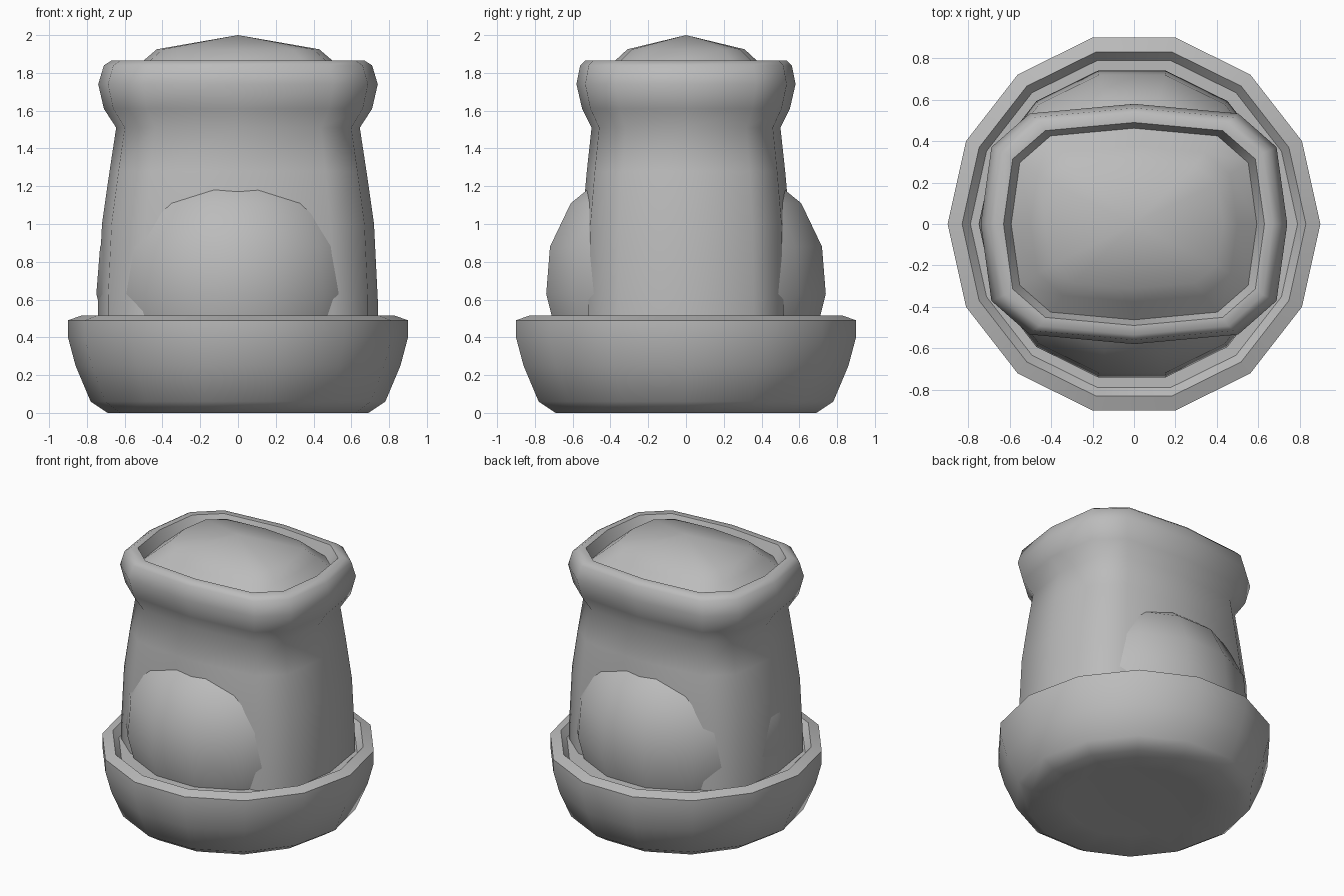
import bpy, bmesh, math

cube = bpy.data.objects.get("Cube")
if cube:
    bpy.data.objects.remove(cube, do_unlink=True)

grey = bpy.data.materials.new("plain_grey")
grey.use_nodes = True
colour = (0.5, 0.5, 0.5, 1)
grey.diffuse_color = colour
grey.node_tree.nodes["Principled BSDF"].inputs["Base Color"].default_value = colour

# Fourteen-sided round outline, fitted so both half-widths equal one
SIDES = 14
round_outline = []
for i in range(SIDES):
    a = math.tau * i / SIDES
    round_outline.append((math.cos(a), math.sin(a) / math.cos(math.pi / SIDES)))

# Twelve-sided rounded-box outline, made from one mirrored quarter
quarter = [(1, 0), (0.93, 0.64), (0.68, 0.92), (0, 1)]
half = quarter + [(-x, y) for x, y in quarter[-2::-1]]
box_outline = half + [(x, -y) for x, y in half[-2:0:-1]]


def loft(name, outline, rings, shift=0.0):
    """Skin rings of (x radius, y radius, height); zero radius closes to a point."""
    bm = bmesh.new()
    loops = []
    for rx, ry, z in rings:
        if rx == 0:
            loops.append([bm.verts.new((shift, 0, z))] * len(outline))
        else:
            loops.append([bm.verts.new((x * rx + shift, y * ry, z)) for x, y in outline])
    n = len(outline)
    for low, high in zip(loops, loops[1:]):
        for i in range(n):
            j = (i + 1) % n
            corners = list(dict.fromkeys((low[i], low[j], high[j], high[i])))
            bm.faces.new(corners)
    bmesh.ops.recalc_face_normals(bm, faces=bm.faces)
    mesh = bpy.data.meshes.new(name)
    bm.to_mesh(mesh)
    bm.free()
    mesh.materials.append(grey)
    obj = bpy.data.objects.new(name, mesh)
    bpy.context.collection.objects.link(obj)
    bpy.ops.object.select_all(action="DESELECT")
    obj.select_set(True)
    bpy.context.view_layer.objects.active = obj
    bpy.ops.object.shade_smooth_by_angle(angle=math.radians(46))
    return obj


# Base bowl: slightly hollow underside, curved wall, bevelled lip, shallow floor
bowl = [(0, 0.02), (0.18, 0.02), (0.45, 0.015), (0.69, 0), (0.78, 0.06), (0.86, 0.25),
        (0.9, 0.4), (0.9, 0.49), (0.83, 0.515), (0.79, 0.47), (0.5, 0.47), (0, 0.47)]
loft("base_bowl", round_outline, [(r, r, z) for r, z in bowl])

# Tapered body with a flared collar and a recessed mouth
loft("body", box_outline, [
    (0.74, 0.56, 0.45), (0.74, 0.56, 0.6), (0.72, 0.55, 1.0), (0.68, 0.525, 1.28),
    (0.645, 0.5, 1.51), (0.71, 0.55, 1.61), (0.74, 0.58, 1.74), (0.71, 0.56, 1.84),
    (0.67, 0.535, 1.865), (0.63, 0.49, 1.865), (0.59, 0.46, 1.78)])

# Pointed lid sitting in the mouth
loft("lid", box_outline, [
    (0.6, 0.47, 1.78), (0.5, 0.375, 1.865), (0.43, 0.31, 1.925), (0, 0, 2.0)])

# Round core that bulges through the front and back of the body
core = [(0.7, 0.47), (0.74, 0.63), (0.72, 0.88), (0.61, 1.11), (0.4, 1.28), (0, 1.36)]
loft("bulging_core", round_outline, [(r, r, z) for r, z in core], shift=-0.01)
